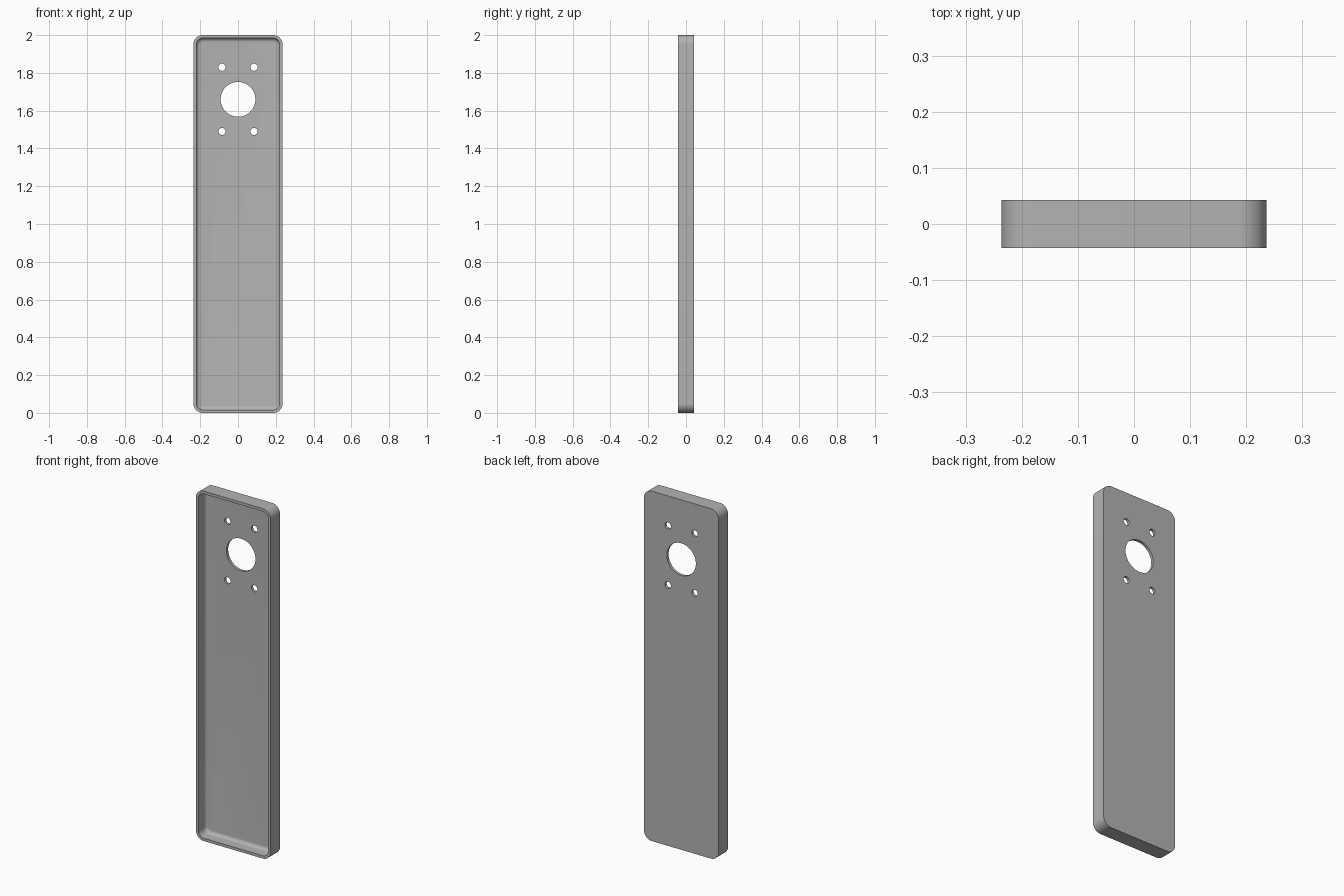
import bpy, bmesh, math

W, H, D = 0.473, 2.0, 0.085      # overall width, height, depth
WALL, CORNER, FILLET = 0.016, 0.05, 0.02
BACK = D / 2

old = bpy.data.objects.get("Cube")
if old:
    bpy.data.objects.remove(old, do_unlink=True)

grey = bpy.data.materials.new("satin_grey")
grey.use_nodes = True
colour = (0.45, 0.45, 0.45, 1)
grey.diffuse_color = colour
grey.node_tree.nodes["Principled BSDF"].inputs["Base Color"].default_value = colour


def rounded_outline(inset, y, steps=12):
    """Rounded rectangle around the panel centre, shrunk by inset."""
    r = max(CORNER - inset, 0.004)
    hx, hz = W / 2 - inset - r, H / 2 - inset - r
    points = []
    for k, (sx, sz) in enumerate([(1, 1), (-1, 1), (-1, -1), (1, -1)]):
        for i in range(steps + 1):
            a = (k + i / steps) * math.pi / 2
            points.append((sx * hx + r * math.cos(a), y,
                           H / 2 + sz * hz + r * math.sin(a)))
    return points


def loft(name, sections):
    """Closed solid through a list of (inset, y) outlines."""
    bm = bmesh.new()
    rings = [[bm.verts.new(p) for p in rounded_outline(*s)] for s in sections]
    for a, b in zip(rings, rings[1:]):
        for i in range(len(a)):
            j = (i + 1) % len(a)
            bm.faces.new((a[i], a[j], b[j], b[i]))
    bm.faces.new(rings[0])
    bm.faces.new(rings[-1])
    bmesh.ops.recalc_face_normals(bm, faces=bm.faces)
    mesh = bpy.data.meshes.new(name)
    bm.to_mesh(mesh)
    bm.free()
    obj = bpy.data.objects.new(name, mesh)
    bpy.context.collection.objects.link(obj)
    mesh.materials.append(grey)
    return obj


def cut(target, cutter):
    """Subtract the cutter and remove it."""
    mod = target.modifiers.new("cut", "BOOLEAN")
    mod.operation, mod.solver, mod.object = "DIFFERENCE", "EXACT", cutter
    bpy.context.view_layer.objects.active = target
    bpy.ops.object.modifier_apply(modifier=mod.name)
    bpy.data.objects.remove(cutter, do_unlink=True)


def drill(target, x, z, radius, sides):
    bpy.ops.mesh.primitive_cylinder_add(vertices=sides, radius=radius, depth=0.4,
                                        location=(x, 0, z),
                                        rotation=(math.pi / 2, 0, 0))
    cutter = bpy.context.object
    cutter.hide_render = True
    cutter.data.materials.append(grey)
    cut(target, cutter)


# Shallow tray: open at the front, rounded where the walls meet the floor
panel = loft("cover_panel", [(0, -BACK), (0, BACK)])
floor = BACK - WALL
sections = [(WALL, -BACK - 0.05)]
for i in range(7):
    a = i / 6 * math.pi / 2
    sections.append((WALL + FILLET * (1 - math.cos(a)),
                     floor - FILLET * (1 - math.sin(a))))
hollow = loft("hollow_cutter", sections)
hollow.hide_render = True
cut(panel, hollow)

# Large centre hole and four screw holes
drill(panel, 0, 1.66, 0.092, 64)
for x in (-0.085, 0.085):
    for z in (1.49, 1.83):
        drill(panel, x, z, 0.019, 24)

# Smooth the curves, keep the rims sharp
bpy.ops.object.select_all(action="DESELECT")
panel.select_set(True)
bpy.context.view_layer.objects.active = panel
bpy.ops.object.shade_smooth_by_angle(angle=math.radians(30))
